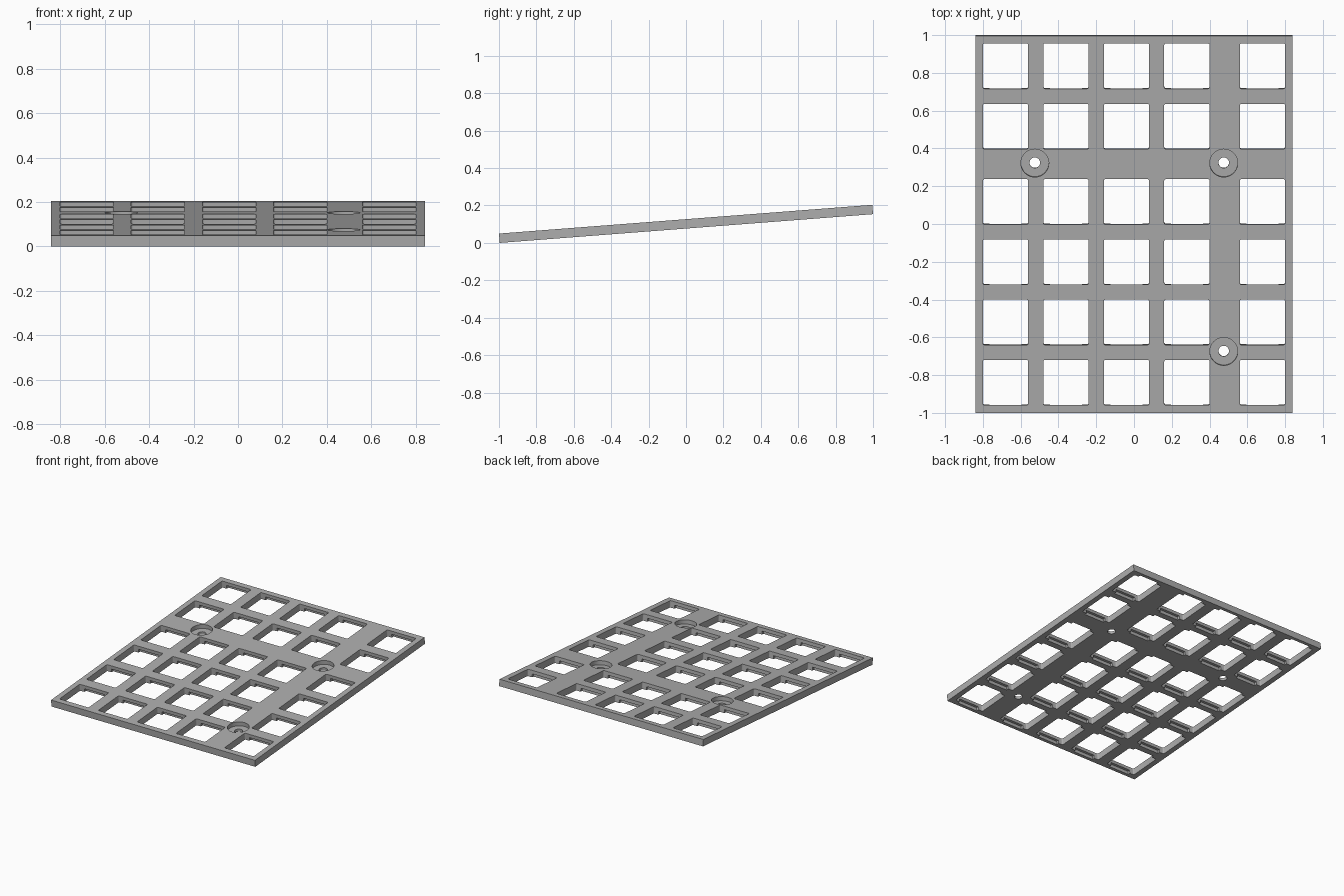
import bpy, bmesh, math
from mathutils import Matrix, Vector

if "Cube" in bpy.data.objects:
    bpy.data.objects.remove(bpy.data.objects["Cube"], do_unlink=True)

grey = bpy.data.materials.new("plate grey")
grey.use_nodes = True
grey.diffuse_color = (0.42, 0.42, 0.42, 1)
grey.node_tree.nodes["Principled BSDF"].inputs["Base Color"].default_value = (0.42, 0.42, 0.42, 1)

THICK = 0.05
TOP = THICK / 2
TILT = math.radians(4.4)
COLUMNS = (-0.68, -0.36, -0.04, 0.28, 0.68)
ROWS = (-0.84, -0.52, -0.2, 0.12, 0.52, 0.84)
SCREWS = ((-0.525, 0.325), (0.475, 0.325), (0.475, -0.675))
OPENING = 0.24


def finish(name, bm):
    mesh = bpy.data.meshes.new(name)
    bm.to_mesh(mesh)
    bm.free()
    mesh.materials.append(grey)
    obj = bpy.data.objects.new(name, mesh)
    bpy.context.collection.objects.link(obj)
    return obj


def box(bm, centre, size):
    mat = Matrix.Translation(centre) @ Matrix.Diagonal((*size, 1))
    return bmesh.ops.create_cube(bm, size=1, matrix=mat)["verts"]


def cylinder(bm, centre, radius, depth):
    bmesh.ops.create_cone(bm, cap_ends=True, segments=48, radius1=radius, radius2=radius,
                          depth=depth, matrix=Matrix.Translation(centre))


def cut(target, name, bm):
    cutter = finish(name, bm)
    mod = target.modifiers.new(name, "BOOLEAN")
    mod.operation = "DIFFERENCE"
    mod.solver = "EXACT"
    mod.object = cutter
    bpy.context.view_layer.objects.active = target
    bpy.ops.object.modifier_apply(modifier=name)
    bpy.data.objects.remove(cutter, do_unlink=True)


# Flat plate
bm = bmesh.new()
box(bm, (0, 0, 0), (1.68, 2.002, THICK))
plate = finish("switch_plate", bm)

# Square openings with slightly rounded corners
bm = bmesh.new()
for x in COLUMNS:
    for y in ROWS:
        box(bm, (x, y, 0), (OPENING, OPENING, 0.2))
upright = [e for e in bm.edges if abs(e.verts[0].co.z - e.verts[1].co.z) > 0.1]
bmesh.ops.bevel(bm, geom=upright, offset=0.008, segments=3, profile=0.5, affect="EDGES")
cut(plate, "opening_cutter", bm)

# Clip recesses under the front and back edges of each opening
bm = bmesh.new()
for x in COLUMNS:
    for y in ROWS:
        box(bm, (x, y, -0.05), (OPENING * 0.7, OPENING + 0.036, 0.1))
cut(plate, "clip_cutter", bm)

# Screw holes, then their wide counterbores
bm = bmesh.new()
for x, y in SCREWS:
    cylinder(bm, (x, y, 0), 0.028, 0.2)
cut(plate, "screw_cutter", bm)
bm = bmesh.new()
for x, y in SCREWS:
    cylinder(bm, (x, y, TOP), 0.074, 0.06)
cut(plate, "counterbore_cutter", bm)

# Tilt up toward the back and rest on the ground
plate.data.transform(Matrix.Rotation(TILT, 4, "X"))
low = min(v.co.z for v in plate.data.vertices)
plate.data.transform(Matrix.Translation(Vector((0, 0, -low))))
plate.select_set(True)
bpy.ops.object.shade_smooth_by_angle(angle=math.radians(35))
